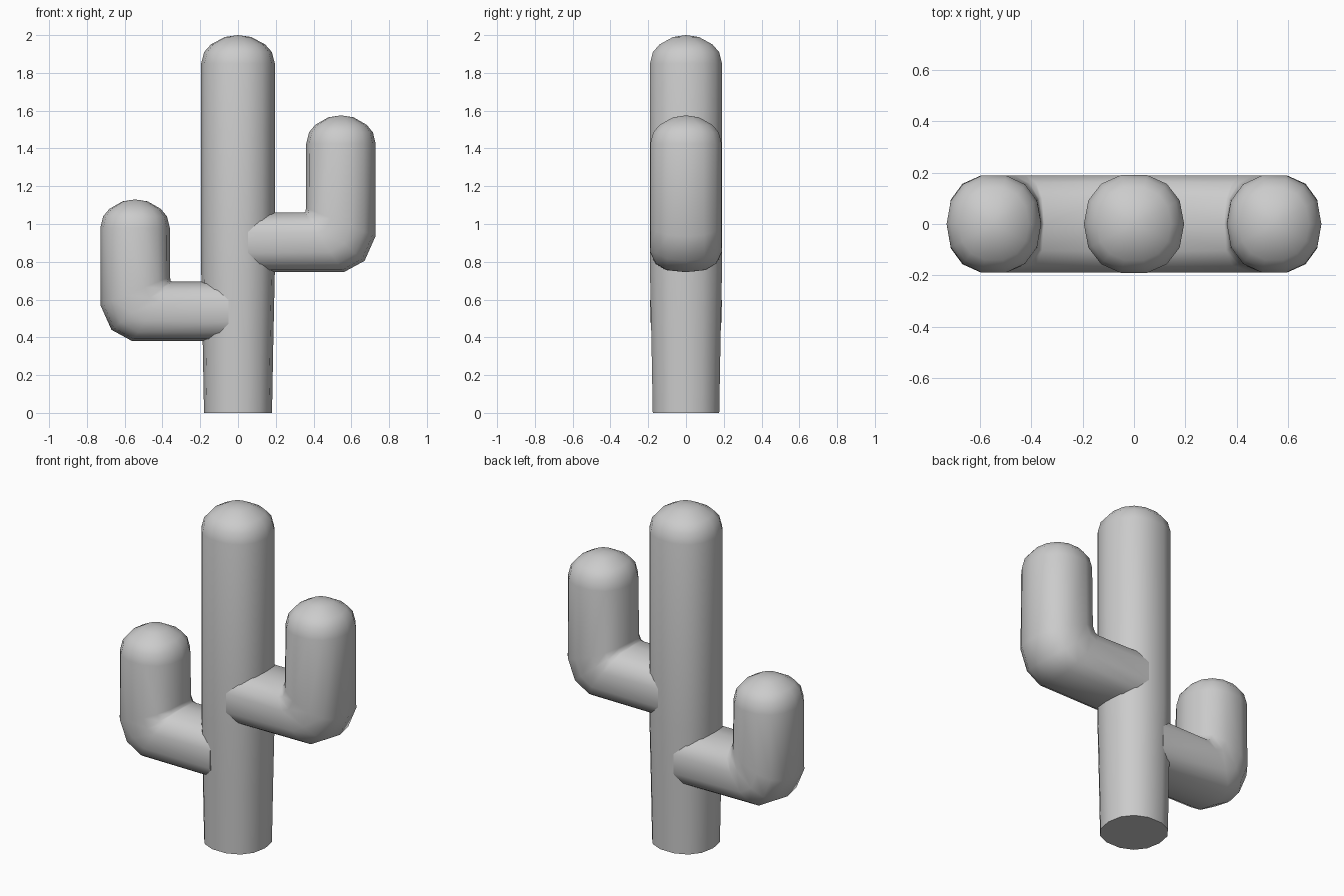
import bpy, bmesh, math
from mathutils import Vector

cube = bpy.data.objects.get("Cube")
if cube:
    bpy.data.objects.remove(cube)

# Single plain grey material
grey = bpy.data.materials.new("plain grey")
grey.use_nodes = True
colour = (0.6, 0.6, 0.6, 1)
grey.diffuse_color = colour
grey.node_tree.nodes["Principled BSDF"].inputs["Base Color"].default_value = colour

SIDES = 14


def power(v, e):
    return math.copysign(abs(v) ** e, v)


def ring(a, b, depth, e=0.9):
    """Rounded cross-section spanning a to b in the xz plane, depth is half width in y."""
    a, b = Vector((a[0], 0, a[1])), Vector((b[0], 0, b[1]))
    mid, half = (a + b) / 2, (b - a) / 2
    pts = []
    for i in range(SIDES):
        t = math.tau * i / SIDES
        pts.append(mid + half * power(math.cos(t), e) + Vector((0, depth * power(math.sin(t), e), 0)))
    return pts


def loft(name, rings, tip):
    """Skin the rings, cap the first one and close the last one to a tip."""
    bm = bmesh.new()
    loops = [[bm.verts.new(p) for p in r] for r in rings]
    bm.faces.new(loops[0])
    for lo, hi in zip(loops, loops[1:]):
        for i in range(SIDES):
            j = (i + 1) % SIDES
            bm.faces.new((lo[i], lo[j], hi[j], hi[i]))
    top = bm.verts.new(tip)
    for i in range(SIDES):
        bm.faces.new((loops[-1][i], loops[-1][(i + 1) % SIDES], top))
    bmesh.ops.recalc_face_normals(bm, faces=bm.faces)
    mesh = bpy.data.meshes.new(name)
    bm.to_mesh(mesh)
    bm.free()
    mesh.materials.append(grey)
    obj = bpy.data.objects.new(name, mesh)
    bpy.context.collection.objects.link(obj)
    bpy.ops.object.select_all(action="DESELECT")
    obj.select_set(True)
    bpy.context.view_layer.objects.active = obj
    bpy.ops.object.shade_smooth_by_angle(angle=math.radians(55))
    return obj


def dome(x, r, top):
    """Rings of a blunt rounded end, below its tip."""
    steps = ((1, 0.15), (0.92, 0.09), (0.74, 0.05), (0.36, 0.01))
    return [ring((x - r * s, top - d), (x + r * s, top - d), r * s) for s, d in steps]


# Trunk, slightly narrower at the foot
trunk = [ring((-r, z), (r, z), r) for r, z in ((0.18, 0), (0.187, 0.38), (0.195, 0.75))]
loft("trunk", trunk + dome(0, 0.195, 2), (0, 0, 2))


def arm(name, side, base, top):
    """Flattened sideways tube, rounded elbow, then an upright domed tube."""
    inner_outer = (
        ((0.05, 0.315), (0.05, 0), 0.7),
        ((0.35, 0.315), (0.56, 0), 0.75),
        ((0.357, 0.32), (0.67, 0.06), 0.8),
        ((0.36, 0.34), (0.728, 0.19), 0.85),
    )
    rings = [ring((side * a[0], base + a[1]), (side * b[0], base + b[1]), 0.193, e)
             for a, b, e in inner_outer]
    x = side * 0.545
    ends = dome(x, 0.184, top)
    for pts in ends:
        for p in pts:
            p.y *= 0.193 / 0.184
            if side < 0:  # start each ring on the inner side of the arm
                p.x = 2 * x - p.x
    loft(name, rings + ends, (x, 0, top))


arm("left_arm", 1, 0.745, 1.575)
arm("right_arm", -1, 0.38, 1.13)
